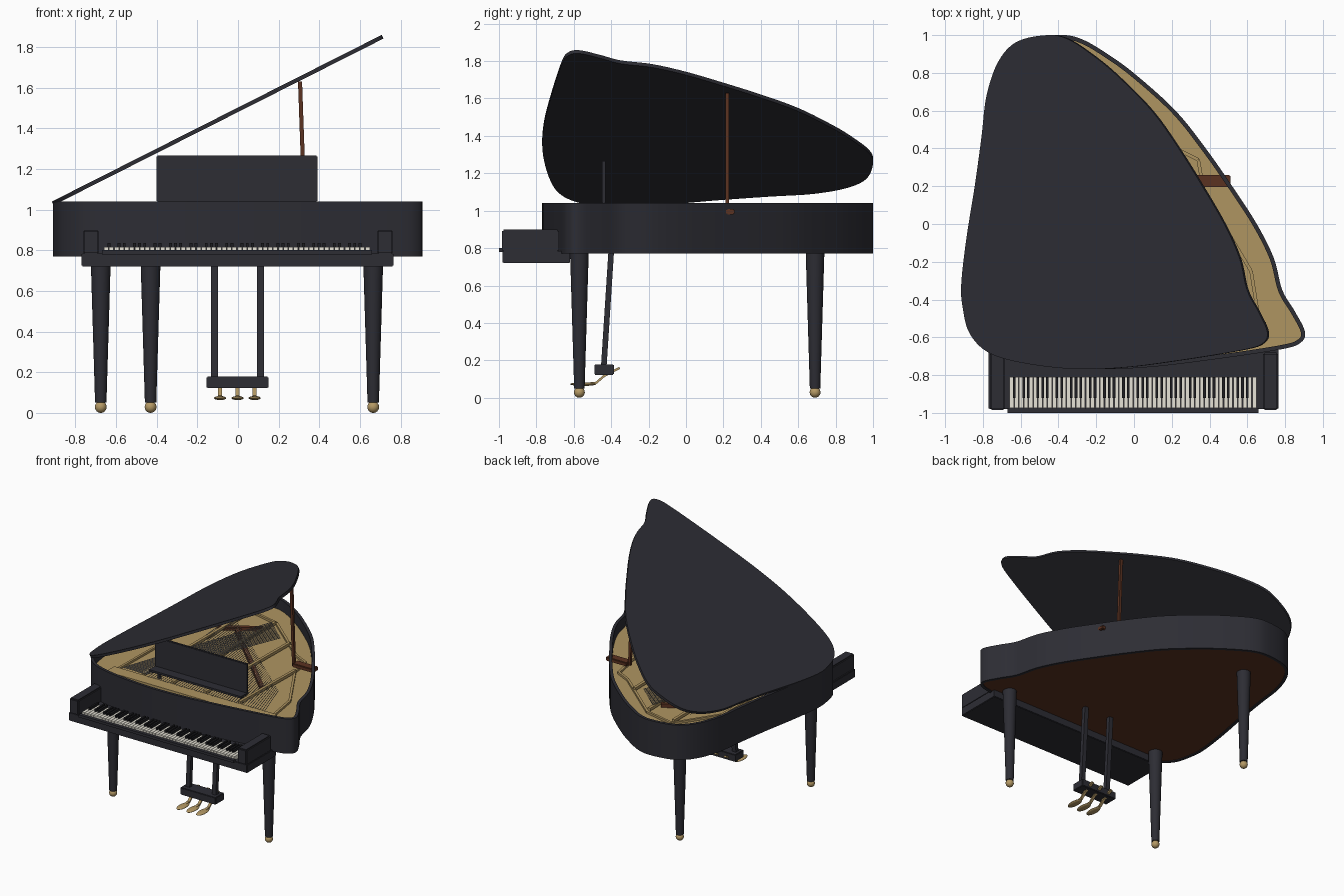
import bpy, bmesh, math
from mathutils import Vector, Matrix

if "Cube" in bpy.data.objects:
    bpy.data.objects.remove(bpy.data.objects["Cube"])


def material(name, rgb, rough=0.5):
    m = bpy.data.materials.new(name)
    m.use_nodes = True
    m.diffuse_color = (*rgb, 1)
    bsdf = m.node_tree.nodes["Principled BSDF"]
    bsdf.inputs["Base Color"].default_value = (*rgb, 1)
    bsdf.inputs["Roughness"].default_value = rough
    return m


BLACK = material("black lacquer", (0.026, 0.026, 0.034))
TAN = material("golden wood", (0.43, 0.30, 0.12))
BROWN = material("dark brown wood", (0.105, 0.032, 0.015))
BRASS = material("brass", (0.46, 0.32, 0.13))
IVORY = material("ivory", (0.80, 0.77, 0.68))
EBONY = material("ebony", (0.012, 0.012, 0.015))
STEEL = material("steel string", (0.35, 0.33, 0.31))


def finish(name, bm, mat, smooth=False):
    bmesh.ops.recalc_face_normals(bm, faces=bm.faces)
    me = bpy.data.meshes.new(name)
    bm.to_mesh(me)
    bm.free()
    ob = bpy.data.objects.new(name, me)
    bpy.context.collection.objects.link(ob)
    me.materials.append(mat)
    if smooth:
        bpy.ops.object.select_all(action="DESELECT")
        ob.select_set(True)
        bpy.context.view_layer.objects.active = ob
        bpy.ops.object.shade_smooth_by_angle(angle=math.radians(35))
    return ob


def add_box(bm, x, y, z):
    """Box from (low, high) ranges."""
    mid = [(a + b) / 2 for a, b in (x, y, z)]
    size = [b - a for a, b in (x, y, z)]
    bmesh.ops.create_cube(bm, size=1, matrix=Matrix.Translation(mid) @ Matrix.Diagonal((*size, 1)))


def add_rod(bm, a, b, width, depth):
    """Square bar between two points."""
    a, b = Vector(a), Vector(b)
    d = b - a
    rot = d.to_track_quat("Z", "Y").to_matrix().to_4x4()
    m = Matrix.Translation((a + b) / 2) @ rot @ Matrix.Diagonal((width, depth, d.length, 1))
    bmesh.ops.create_cube(bm, size=1, matrix=m)


def box(name, x, y, z, mat, bevel=0):
    bm = bmesh.new()
    add_box(bm, x, y, z)
    if bevel:
        bmesh.ops.bevel(bm, geom=bm.edges[:], offset=bevel, segments=2, affect="EDGES")
    return finish(name, bm, mat)


def spline(pts, steps=5):
    """Closed smooth curve through the points."""
    out, n = [], len(pts)
    for i in range(n):
        a, b, c, d = (Vector(pts[(i + k) % n]) for k in (-1, 0, 1, 2))
        for s in range(steps):
            t = s / steps
            out.append((b * 2 + (c - a) * t + (a * 2 - b * 5 + c * 4 - d) * t * t
                        + (b * 3 - a - c * 3 + d) * t ** 3) / 2)
    return out


def inset(loop, dist):
    """Move a clockwise loop inward."""
    out = []
    for i, p in enumerate(loop):
        t = (loop[(i + 1) % len(loop)] - loop[i - 1]).normalized()
        out.append(p + Vector((t.y, -t.x)) * dist)
    return out


def slab(name, loop, z0, z1, mat):
    bm = bmesh.new()
    low = bm.faces.new([bm.verts.new((p.x, p.y, z0)) for p in loop])
    ext = bmesh.ops.extrude_face_region(bm, geom=[low], use_keep_orig=True)
    top = [v for v in ext["geom"] if isinstance(v, bmesh.types.BMVert)]
    bmesh.ops.translate(bm, verts=top, vec=(0, 0, z1 - z0))
    return finish(name, bm, mat, True)


# Case outline, clockwise from the tail
outline = spline([
    (-0.40, 1.0), (-0.28, 0.98), (-0.14, 0.90), (0.01, 0.79), (0.22, 0.60), (0.38, 0.40),
    (0.52, 0.20), (0.65, 0.0), (0.74, -0.18), (0.785, -0.35), (0.85, -0.46), (0.905, -0.57),
    (0.88, -0.63), (0.77, -0.665), (0.4, -0.72), (0.05, -0.76), (-0.25, -0.767),
    (-0.55, -0.735), (-0.75, -0.68), (-0.86, -0.58), (-0.90, -0.45), (-0.91, -0.32),
    (-0.88, -0.08), (-0.83, 0.2), (-0.79, 0.46), (-0.76, 0.68), (-0.69, 0.86), (-0.58, 0.965)])
inner = inset(outline, 0.022)

# Rim wall
bm = bmesh.new()
rings = [[bm.verts.new((p.x, p.y, z)) for p in loop]
         for loop, z in ((outline, 0.77), (outline, 1.04), (inner, 1.04), (inner, 0.77))]
for k in range(4):
    r, q = rings[k], rings[(k + 1) % 4]
    for i in range(len(r)):
        j = (i + 1) % len(r)
        bm.faces.new((r[i], r[j], q[j], q[i]))
finish("case_rim", bm, BLACK, True)
slab("soundboard", inner, 0.94, 0.955, TAN)
slab("case_bottom", inner, 0.775, 0.785, BROWN)

# Raised lid, hinged on the left edge
lid = slab("lid", outline, 0, 0.02, BLACK)
hinge = Vector((-0.87, 0, 1.04))
lid.data.transform(Matrix.Translation(hinge) @ Matrix.Rotation(-math.radians(26.8), 4, "Y")
                   @ Matrix.Translation((-hinge.x, 0, 0)))

# Lid prop and its block
bm = bmesh.new()
add_rod(bm, (0.328, 0.22, 0.98), (0.305, 0.22, 1.63), 0.02, 0.02)
finish("lid_prop", bm, BROWN)
box("prop_block", (0.33, 0.51), (0.195, 0.26), (0.98, 1.01), BROWN, 0.005)

# Frame: edge bars and long braces
bm = bmesh.new()
edge = [(-0.68, -0.5), (-0.66, 0.5), (-0.45, 0.82), (-0.2, 0.76), (0.22, 0.40),
        (0.34, 0.34), (0.37, 0.17), (0.62, -0.25), (0.66, -0.5)]
for a, b in zip(edge, edge[1:]):
    add_rod(bm, (*a, 0.962), (*b, 0.962), 0.018, 0.018)
for x, back in ((-0.45, 0.8), (-0.2, 0.74), (0.08, 0.52), (0.375, 0.17)):
    add_rod(bm, (x, -0.52, 0.99), (x, back, 0.975), 0.022, 0.022)
add_box(bm, (-0.7, 0.7), (-0.62, -0.52), (0.955, 0.985))
finish("iron_frame", bm, TAN)

# Bridge and strings
bm = bmesh.new()
add_rod(bm, (-0.36, 0.5, 0.968), (0.34, -0.19, 0.968), 0.03, 0.03)
add_rod(bm, (-0.5, 0.45, 0.968), (-0.22, 0.62, 0.968), 0.03, 0.03)
finish("bridge", bm, BROWN)
bm = bmesh.new()
for i in range(50):
    t = i / 49
    add_rod(bm, (-0.4 + t, -0.53, 0.988), (-0.5 + 0.98 * t, 0.66 - 0.85 * t, 0.985), 0.003, 0.003)
for i in range(16):
    t = i / 15
    add_rod(bm, (-0.62 + 0.2 * t, -0.53, 1.0), (-0.2 + 0.2 * t, 0.7 - 0.18 * t, 0.995), 0.004, 0.004)
finish("strings", bm, STEEL)

# Music stand with ledge and feet
box("music_desk", (-0.4, 0.39), (-0.45, -0.43), (1.04, 1.265), BLACK, 0.003)
box("music_ledge", (-0.4, 0.39), (-0.52, -0.43), (1.025, 1.04), BLACK)
for side, x in (("right", -0.36), ("left", 0.35)):
    box(side + "_desk_foot", (x - 0.01, x + 0.01), (-0.46, -0.44), (0.955, 1.03), BLACK)

# Keybed, arms and front lip
box("keybed", (-0.77, 0.765), (-0.98, -0.62), (0.72, 0.785), BLACK, 0.004)
box("key_lip", (-0.67, 0.66), (-1.0, -0.975), (0.78, 0.80), BLACK)
for side, s in (("right", -1), ("left", 1)):
    lo, hi = sorted((s * 0.683, s * 0.762))
    box(side + "_arm", (lo, hi), (-0.985, -0.68), (0.78, 0.90), BLACK, 0.008)

# Keys
white, black = bmesh.new(), bmesh.new()
pitch = 1.31 / 52
for i in range(52):
    x = -0.66 + i * pitch
    add_box(white, (x + 0.0015, x + pitch - 0.0015), (-0.975, -0.81), (0.785, 0.815))
    if i % 7 in (0, 2, 3, 5, 6) and i < 51:
        add_box(black, (x + pitch - 0.007, x + pitch + 0.007), (-0.92, -0.81), (0.79, 0.835))
finish("white_keys", white, IVORY)
finish("black_keys", black, EBONY)

# Tapered legs on brass balls
for name, x, y in (("front_right", -0.675, -0.57), ("front_left", 0.665, -0.57), ("back", -0.43, 0.69)):
    bm = bmesh.new()
    bmesh.ops.create_cone(bm, cap_ends=True, segments=24, radius1=0.028, radius2=0.05,
                          depth=0.73, matrix=Matrix.Translation((x, y, 0.415)))
    finish(name + "_leg", bm, BLACK, True)
    bm = bmesh.new()
    bmesh.ops.create_uvsphere(bm, u_segments=20, v_segments=12, radius=0.029,
                              matrix=Matrix.Translation((x, y, 0.029)))
    finish(name + "_foot", bm, BRASS, True)

# Pedal lyre
bm = bmesh.new()
for x in (-0.115, 0.11):
    add_rod(bm, (x, -0.44, 0.16), (x, -0.40, 0.78), 0.034, 0.03)
finish("lyre_posts", bm, BLACK)
box("pedal_box", (-0.155, 0.15), (-0.49, -0.385), (0.122, 0.178), BLACK, 0.004)
for name, x in (("right", -0.088), ("middle", -0.002), ("left", 0.082)):
    bm = bmesh.new()
    path = [(-0.355, 0.16), (-0.44, 0.115), (-0.48, 0.08), (-0.55, 0.073)]
    for a, b in zip(path, path[1:]):
        add_rod(bm, (x, *a), (x, *b), 0.02, 0.012)
    bmesh.ops.create_uvsphere(bm, u_segments=20, v_segments=10, radius=1,
                              matrix=Matrix.Translation((x, -0.55, 0.073))
                              @ Matrix.Diagonal((0.03, 0.07, 0.01, 1)))
    finish(name + "_pedal", bm, BRASS, True)
